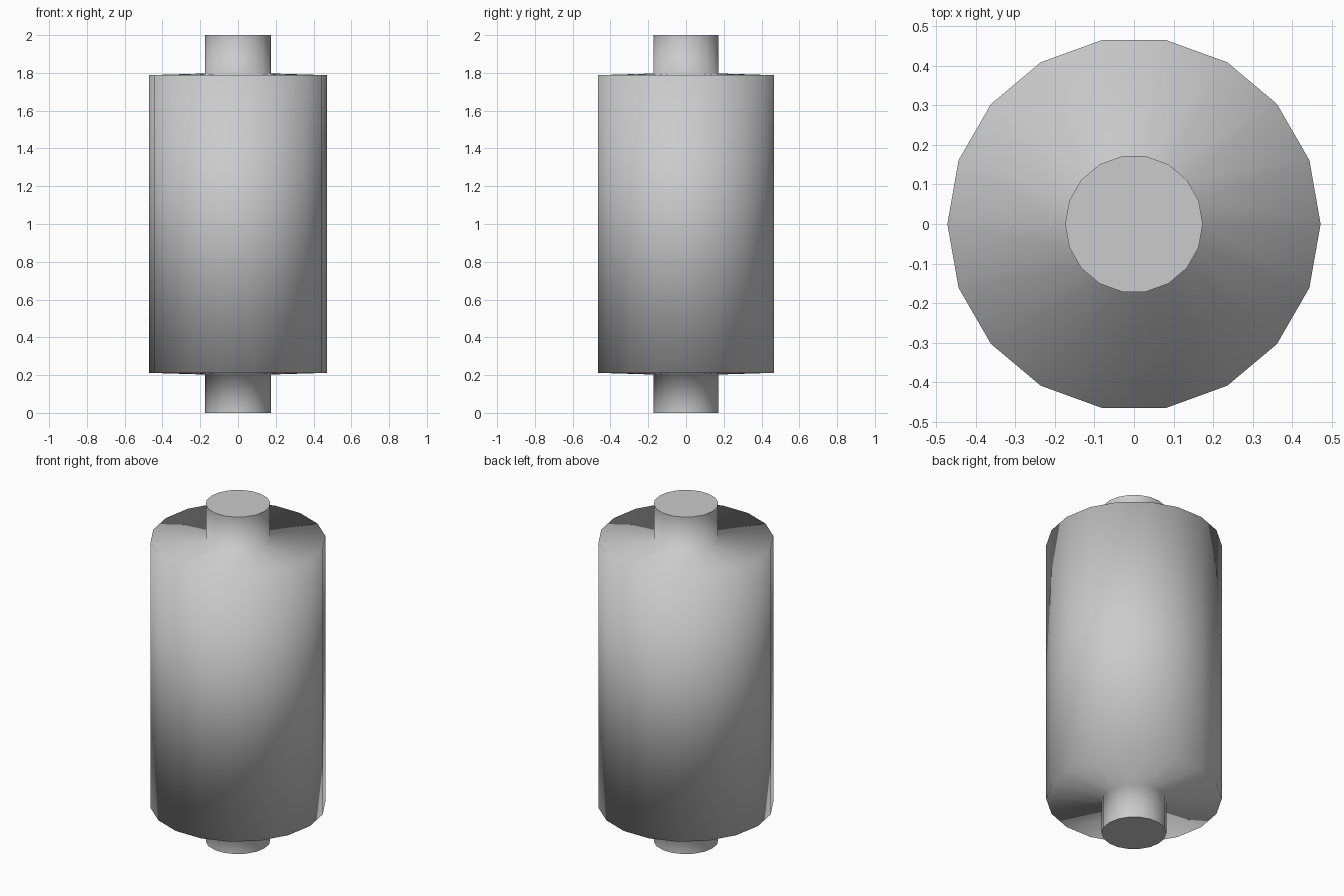
import bpy
import bmesh
from math import cos, sin, tau

cube = bpy.data.objects.get("Cube")
if cube:
    bpy.data.objects.remove(cube, do_unlink=True)

SIDES = 18
AXLE_R, DRUM_R = 0.174, 0.472

# Single grey finish
grey = bpy.data.materials.new("plain_grey")
grey.use_nodes = True
color = (0.6, 0.6, 0.6, 1)
grey.diffuse_color = color
grey.node_tree.nodes["Principled BSDF"].inputs["Base Color"].default_value = color

# Lathe profile (radius, height): lower axle, slightly coned drum, upper axle
profile = [(AXLE_R, 0), (AXLE_R, 0.203), (DRUM_R, 0.212),
           (DRUM_R, 1.788), (AXLE_R, 1.797), (AXLE_R, 2)]

bm = bmesh.new()
rings = [[bm.verts.new((r * cos(tau * i / SIDES), r * sin(tau * i / SIDES), z))
          for i in range(SIDES)] for r, z in profile]

# Smooth walls, shading rolls over the drum rims
for low, high in zip(rings, rings[1:]):
    for i in range(SIDES):
        j = (i + 1) % SIDES
        bm.faces.new((low[i], low[j], high[j], high[i])).smooth = True

# Flat axle ends with crisp rims
for ends in (rings[0][::-1], rings[-1]):
    cap = bm.faces.new(ends)
    for edge in cap.edges:
        edge.smooth = False

mesh = bpy.data.meshes.new("roller_drum_with_axle")
bm.to_mesh(mesh)
bm.free()
mesh.materials.append(grey)
roller = bpy.data.objects.new("roller_drum_with_axle", mesh)
bpy.context.collection.objects.link(roller)
